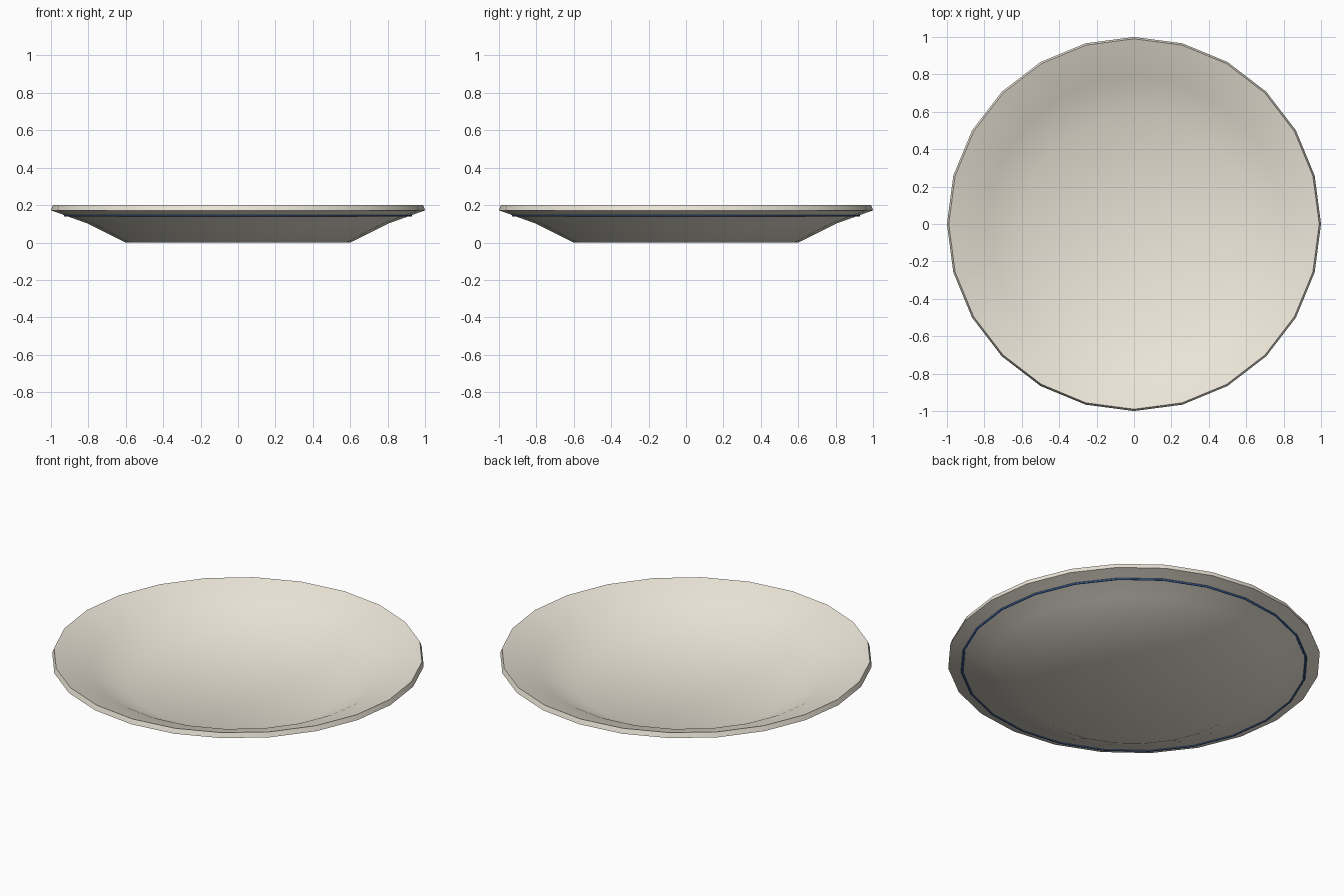
import bpy, bmesh, math

if "Cube" in bpy.data.objects:
    bpy.data.objects.remove(bpy.data.objects["Cube"])

SIDES = 24


def material(name, rgb):
    m = bpy.data.materials.new(name)
    m.diffuse_color = (*rgb, 1)
    m.use_nodes = True
    m.node_tree.nodes["Principled BSDF"].inputs["Base Color"].default_value = m.diffuse_color
    return m


# Turn a profile of (radius, height) points around the z axis
def lathe(name, profile, mat):
    bm = bmesh.new()
    rings = []
    for r, z in profile:
        if r == 0:
            rings.append([bm.verts.new((0, 0, z))] * SIDES)
        else:
            rings.append([bm.verts.new((r * math.cos(a), r * math.sin(a), z))
                          for a in (2 * math.pi * i / SIDES for i in range(SIDES))])
    for lo, hi in zip(rings, rings[1:]):
        for i in range(SIDES):
            j = (i + 1) % SIDES
            bm.faces.new(list(dict.fromkeys((lo[i], lo[j], hi[j], hi[i]))))
    bmesh.ops.recalc_face_normals(bm, faces=bm.faces)
    mesh = bpy.data.meshes.new(name)
    bm.to_mesh(mesh)
    bm.free()
    mesh.materials.append(mat)
    ob = bpy.data.objects.new(name, mesh)
    bpy.context.collection.objects.link(ob)
    bpy.ops.object.select_all(action='DESELECT')
    ob.select_set(True)
    bpy.context.view_layer.objects.active = ob
    bpy.ops.object.shade_smooth_by_angle(angle=math.radians(30))
    return ob


# Plate: underside, rim, then inner surface
lathe("plate", [(0, 0), (0.6, 0), (0.8, 0.1), (1.0, 0.172),
                (0.99, 0.2), (0.788, 0.128), (0.593, 0.03), (0, 0.03)],
      material("cream", (0.84, 0.79, 0.69)))

# Thin blue band set into the underside near the rim
bpy.ops.mesh.primitive_torus_add(major_radius=0.925, minor_radius=0.007,
                                 major_segments=SIDES, minor_segments=6,
                                 location=(0, 0, 0.145))
band = bpy.context.object
band.name = "blue_band"
band.data.materials.append(material("blue", (0.06, 0.15, 0.4)))
bpy.ops.object.shade_smooth_by_angle(angle=math.radians(30))
